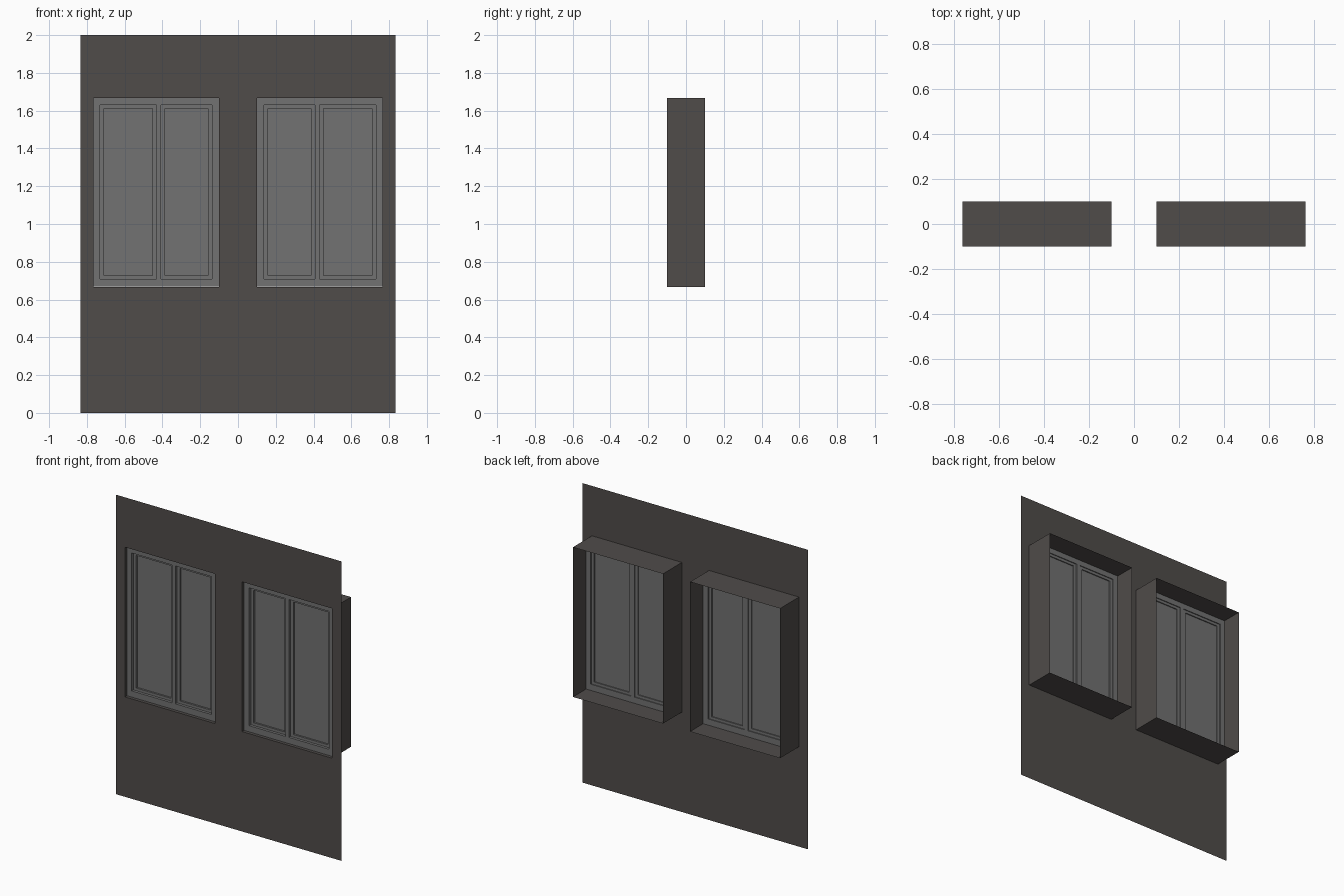
import bpy
import bmesh

if "Cube" in bpy.data.objects:
    bpy.data.objects.remove(bpy.data.objects["Cube"])


def material(name, rgb):
    m = bpy.data.materials.new(name)
    m.diffuse_color = (*rgb, 1)
    m.use_nodes = True
    m.node_tree.nodes["Principled BSDF"].inputs["Base Color"].default_value = m.diffuse_color
    return m


WALL = material("dark_wall", (0.080, 0.072, 0.068))
GREY = material("window_grey", (0.168, 0.168, 0.168))


def finish(name, bm, mat):
    me = bpy.data.meshes.new(name)
    bm.to_mesh(me)
    bm.free()
    me.materials.append(mat)
    ob = bpy.data.objects.new(name, me)
    bpy.context.collection.objects.link(ob)
    return ob


def lattice(name, xs, zs, holes, y, depth, mat):
    """Panel facing -y, split at xs and zs, with the cells in holes left open."""
    bm = bmesh.new()
    v = [[bm.verts.new((x, y, z)) for z in zs] for x in xs]
    for i in range(len(xs) - 1):
        for j in range(len(zs) - 1):
            if (i, j) not in holes:
                bm.faces.new((v[i][j], v[i + 1][j], v[i + 1][j + 1], v[i][j + 1]))
    ob = finish(name, bm, mat)
    if depth:
        mod = ob.modifiers.new("thickness", "SOLIDIFY")
        mod.thickness = depth
        mod.offset = -1
    return ob


def tube(name, x0, x1, z0, z1, y0, y1, mat):
    """Open rectangular sleeve running along y."""
    bm = bmesh.new()
    ring = [(x0, z0), (x1, z0), (x1, z1), (x0, z1)]
    a = [bm.verts.new((x, y0, z)) for x, z in ring]
    b = [bm.verts.new((x, y1, z)) for x, z in ring]
    for i in range(4):
        k = (i + 1) % 4
        bm.faces.new((a[i], a[k], b[k], b[i]))
    return finish(name, bm, mat)


Z0, Z1 = 0.667, 1.667        # window opening height
X0, X1 = 0.10, 0.765         # window opening, right-hand side
E = 0.001                    # small gap between frame and reveal

# wall sheet with two openings
lattice("wall", [-0.833, -X1, -X0, X0, X1, 0.833], [0, Z0, Z1, 2],
        {(1, 1), (3, 1)}, -0.1, 0, WALL)

for side, s in (("left", -1), ("right", 1)):
    def span(*xs):
        return sorted(s * x for x in xs)

    # deep reveal behind the wall
    tube(side + "_reveal", *span(X0, X1), Z0, Z1, -0.1, 0.1, WALL)

    # outer window frame with centre post
    lattice(side + "_frame", span(X0 + E, 0.138, 0.407, 0.432, 0.73, X1 - E),
            [Z0 + E, 0.709, 1.63, Z1 - E], {(1, 1), (3, 1)}, -0.08, 0.043, GREY)

    # narrow and wide casements: sash ring and pane
    for kind, a, b in (("narrow", 0.138, 0.407), ("wide", 0.432, 0.73)):
        t = 0.021
        lattice(f"{side}_{kind}_sash", span(a, a + t, b - t, b),
                [0.709, 0.727, 1.612, 1.63], {(1, 1)}, -0.062, 0.019, GREY)
        lattice(f"{side}_{kind}_pane", span(a + t, b - t),
                [0.727, 1.612], set(), -0.05, 0, GREY)
